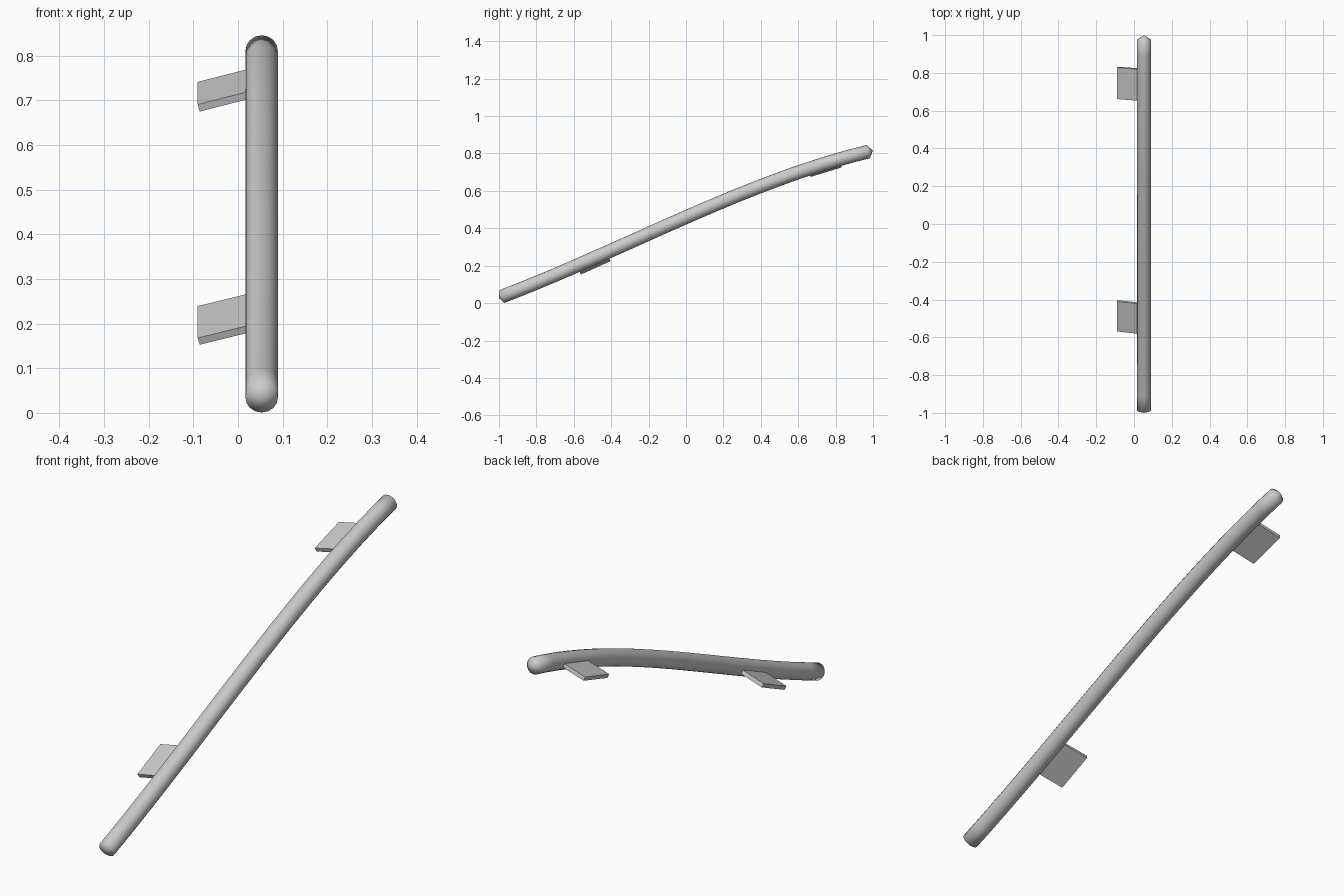
import bpy, bmesh, math
from mathutils import Vector

if "Cube" in bpy.data.objects:
    bpy.data.objects.remove(bpy.data.objects["Cube"])

RAIL_X, RADIUS, SIDES, RINGS = 0.053, 0.0365, 16, 24
# gently S-curved rail path (cubic control points)
CTRL = [Vector(p) for p in ((RAIL_X, -0.985, 0.035), (RAIL_X, -0.33, 0.285),
                            (RAIL_X, 0.32, 0.653), (RAIL_X, 0.975, 0.81))]


def path(t):
    a, b, c, d = CTRL
    s = 1 - t
    pos = a * s**3 + b * 3 * s * s * t + c * 3 * s * t * t + d * t**3
    tan = (b - a) * s * s + (c - b) * 2 * s * t + (d - c) * t * t
    return pos, tan.normalized()


def finish(bm, name, smooth):
    bmesh.ops.recalc_face_normals(bm, faces=bm.faces)
    for f in bm.faces:
        f.smooth = smooth
    mesh = bpy.data.meshes.new(name)
    bm.to_mesh(mesh)
    bm.free()
    ob = bpy.data.objects.new(name, mesh)
    bpy.context.collection.objects.link(ob)
    return ob


# handrail: round tube with shallow pointed ends
bm = bmesh.new()
side = Vector((1, 0, 0))
rings = []
for i in range(RINGS + 1):
    pos, tan = path(i / RINGS)
    up = side.cross(tan)
    angles = [2 * math.pi * k / SIDES for k in range(SIDES)]
    rings.append([bm.verts.new(pos + (side * math.cos(a) + up * math.sin(a)) * RADIUS)
                  for a in angles])
for r0, r1 in zip(rings, rings[1:]):
    for k in range(SIDES):
        j = (k + 1) % SIDES
        bm.faces.new((r0[k], r0[j], r1[j], r1[k]))
for t, ring, out in ((0, rings[0], -0.016), (1, rings[-1], 0.025)):
    pos, tan = path(t)
    tip = bm.verts.new(pos + tan * out)
    for k in range(SIDES):
        bm.faces.new((ring[k], ring[(k + 1) % SIDES], tip))
finish(bm, "handrail", True)


# wall brackets: thin plates tilted up into the underside of the rail
def bracket(name, outer, slope, half_len=0.087, reach=0.138, thick=0.017):
    tan = Vector((0, 1, slope)).normalized()
    nor = side.cross(tan)
    tilt = math.radians(15)
    across = side * math.cos(tilt) + nor * math.sin(tilt)
    up = nor * math.cos(tilt) - side * math.sin(tilt)
    bm = bmesh.new()
    bmesh.ops.create_cube(bm, size=1)
    for v in bm.verts:
        x, y, z = v.co
        v.co = (Vector(outer) + across * (x + 0.5) * reach
                + tan * y * 2 * half_len + up * z * thick)
    finish(bm, name, False)


bracket("lower_bracket", (-0.088, -0.486, 0.196), 0.45)
bracket("upper_bracket", (-0.088, 0.747, 0.708), 0.305)
